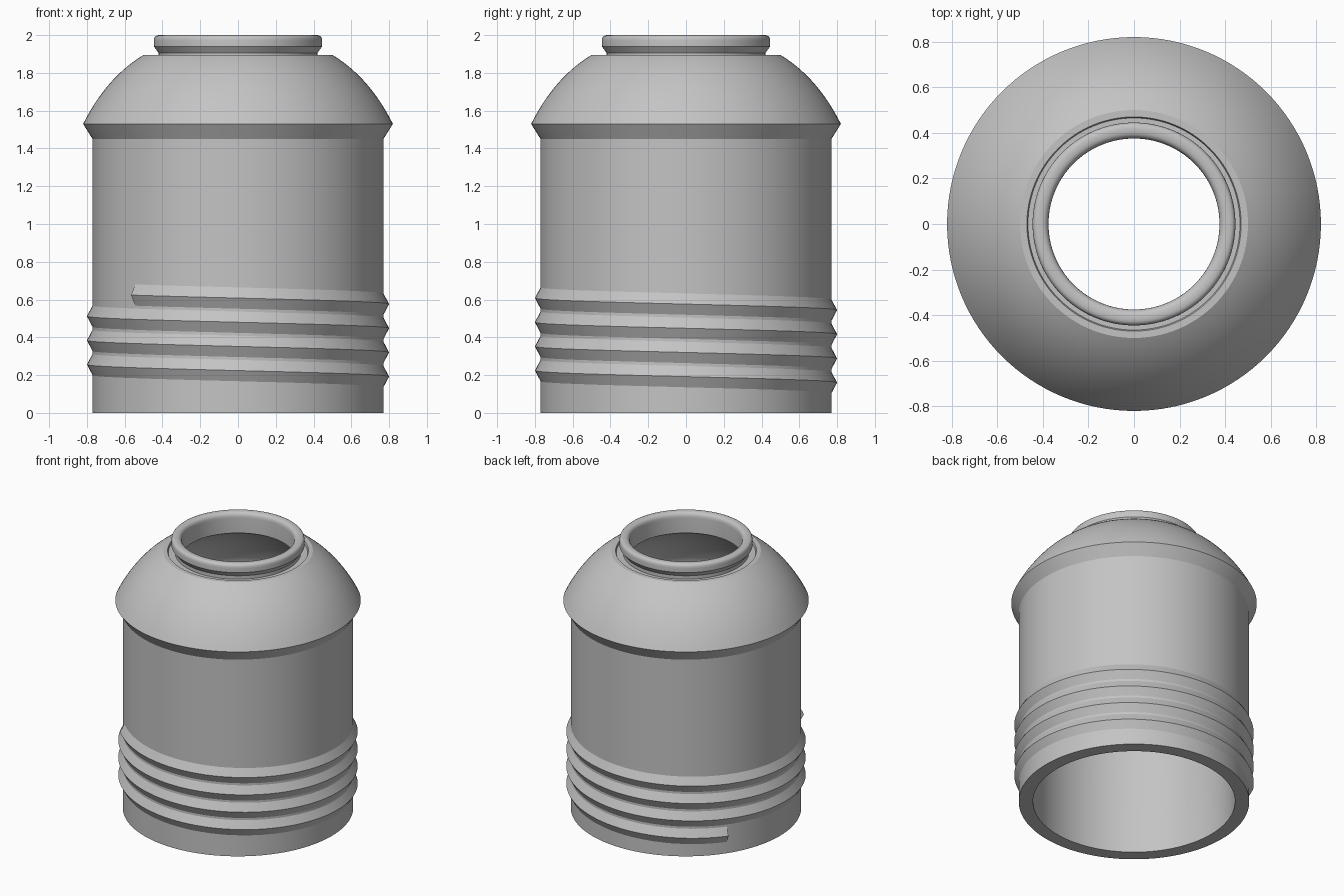
import bpy, bmesh, math

cube = bpy.data.objects.get("Cube")
if cube:
    bpy.data.objects.remove(cube, do_unlink=True)

SEGMENTS = 128
grey = bpy.data.materials.new("plain grey")
grey.use_nodes = True
colour = (0.55, 0.55, 0.55, 1)
grey.diffuse_color = colour
grey.node_tree.nodes["Principled BSDF"].inputs["Base Color"].default_value = colour


def curve(a, b, c, steps):
    """Points of a quadratic curve from a to c, pulled towards b."""
    pts = []
    for i in range(steps + 1):
        t = i / steps
        pts.append(tuple((1 - t) ** 2 * p + 2 * t * (1 - t) * q + t * t * r
                         for p, q, r in zip(a, b, c)))
    return pts


def sweep(name, profile, start, turns, drop_per_turn, closed):
    """Carry a closed (radius, z) profile around the z axis."""
    bm = bmesh.new()
    steps = round(SEGMENTS * turns)
    rings = []
    for i in range(steps if closed else steps + 1):
        turn = turns * i / steps
        a = start + math.tau * turn
        rings.append([bm.verts.new((r * math.cos(a), r * math.sin(a), z - drop_per_turn * turn))
                      for r, z in profile])
    n = len(profile)
    for i in range(steps):
        here, there = rings[i], rings[(i + 1) % len(rings)]
        for j in range(n):
            k = (j + 1) % n
            bm.faces.new((here[j], there[j], there[k], here[k]))
    if not closed:
        bm.faces.new(rings[0])
        bm.faces.new(rings[-1])
    bmesh.ops.recalc_face_normals(bm, faces=bm.faces)
    mesh = bpy.data.meshes.new(name)
    bm.to_mesh(mesh)
    bm.free()
    mesh.materials.append(grey)
    obj = bpy.data.objects.new(name, mesh)
    bpy.context.collection.objects.link(obj)
    bpy.ops.object.select_all(action='DESELECT')
    obj.select_set(True)
    bpy.context.view_layer.objects.active = obj
    bpy.ops.object.shade_smooth_by_angle(angle=math.radians(25))
    return obj


# Hollow body: outer wall, flared shoulder, dome, groove, rounded lip, then the inside
profile = [(0.77, 0), (0.77, 1.45)]
profile += curve((0.82, 1.53), (0.696, 1.777), (0.50, 1.895), 14)
profile += [(0.47, 1.895), (0.465, 1.88), (0.42, 1.88), (0.42, 1.905), (0.445, 1.94)]
profile += curve((0.445, 1.97), (0.445, 2.0), (0.418, 2.0), 5)
profile += curve((0.41, 2.0), (0.375, 2.0), (0.375, 1.96), 6)
profile += curve((0.375, 1.85), (0.58, 1.74), (0.675, 1.50), 12)
profile += [(0.675, 0)]
sweep("jar_body", profile, 0, 1, 0, True)

# Screw thread: pointed ridge winding down around the lower wall
top = 0.624
thread = [(0.75, top + 0.062), (0.767, top + 0.062), (0.80, top),
          (0.767, top - 0.062), (0.75, top - 0.062)]
sweep("screw_thread", thread, math.radians(-135), 3.78, 0.128, False)
